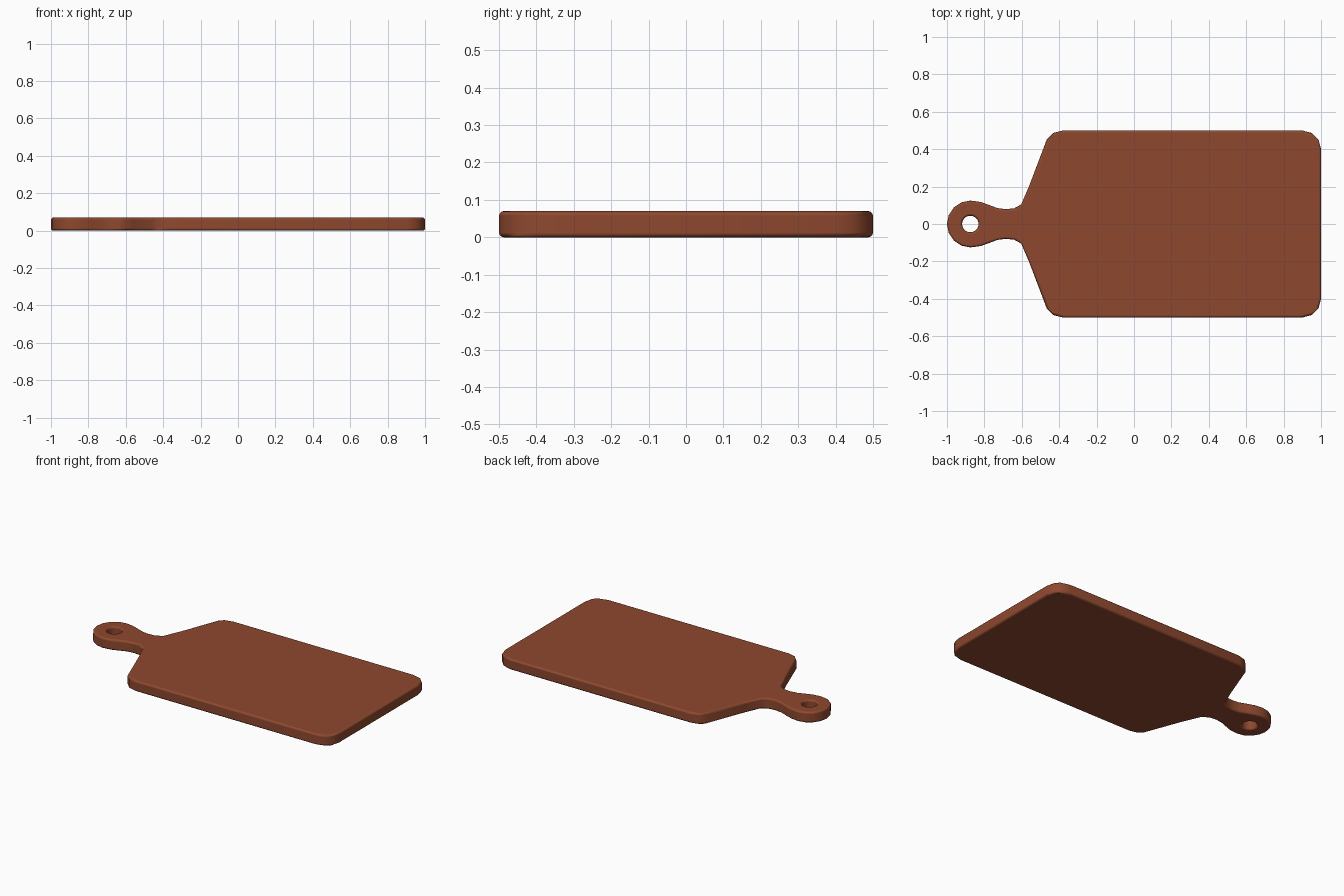
import bpy, bmesh, math

if "Cube" in bpy.data.objects:
    bpy.data.objects.remove(bpy.data.objects["Cube"])

THICK = 0.07
HEAD = (-0.875, 0.0)   # centre of the round handle end

# Half outline (y >= 0), from the right edge round to the handle neck
half = [(1.0, 0.40)]
half += [(0.9 + 0.1 * math.cos(math.radians(a)), 0.4 + 0.1 * math.sin(math.radians(a)))
         for a in (30, 60, 90)]
half += [(-0.38, 0.50), (-0.43, 0.487), (-0.467, 0.45), (-0.56, 0.205), (-0.603, 0.105),
         (-0.64, 0.084), (-0.685, 0.079), (-0.73, 0.085), (-0.775, 0.102), (-0.82, 0.118)]
# Round handle end
half += [(HEAD[0] + 0.125 * math.cos(math.radians(a)), 0.125 * math.sin(math.radians(a)))
         for a in (90, 112.5, 135, 157.5)]
outline = half + [(-1.0, 0.0)] + [(x, -y) for x, y in reversed(half)]

# Hanging hole
hole = [(HEAD[0] + 0.044 * math.cos(i * math.tau / 24), 0.044 * math.sin(i * math.tau / 24))
        for i in range(24)]

bm = bmesh.new()
edges = []
for loop in (outline, hole):
    vs = [bm.verts.new((x, y, 0)) for x, y in loop]
    edges += [bm.edges.new((vs[i - 1], vs[i])) for i in range(len(vs))]
bmesh.ops.triangle_fill(bm, use_beauty=True, edges=edges)
ext = bmesh.ops.extrude_face_region(bm, geom=bm.faces[:], use_keep_orig=True)
for v in ext["geom"]:
    if isinstance(v, bmesh.types.BMVert):
        v.co.z = THICK
bmesh.ops.recalc_face_normals(bm, faces=bm.faces[:])
mesh = bpy.data.meshes.new("cutting_board")
bm.to_mesh(mesh)
bm.free()

board = bpy.data.objects.new("cutting_board", mesh)
bpy.context.collection.objects.link(board)

# Reddish brown wood
wood = bpy.data.materials.new("brown_wood")
wood.diffuse_color = (0.27, 0.065, 0.028, 1)
wood.use_nodes = True
wood.node_tree.nodes["Principled BSDF"].inputs["Base Color"].default_value = wood.diffuse_color
mesh.materials.append(wood)

# Rounded rims
bevel = board.modifiers.new("rounded_rims", 'BEVEL')
bevel.width = 0.013
bevel.segments = 3
bevel.limit_method = 'ANGLE'
bevel.angle_limit = math.radians(60)
bevel.harden_normals = True

bpy.context.view_layer.objects.active = board
board.select_set(True)
bpy.ops.object.shade_smooth_by_angle(angle=math.radians(40))
